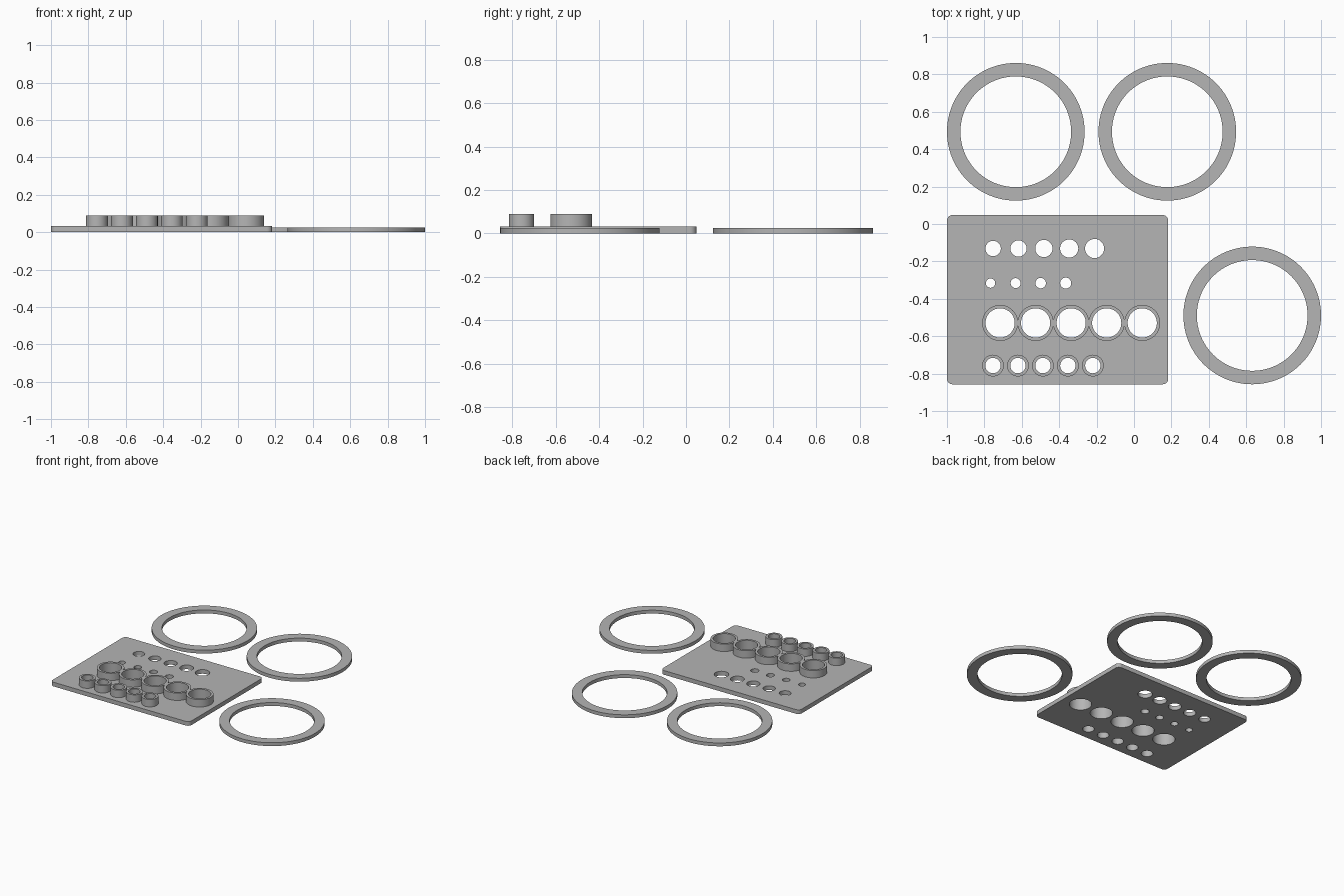
import bpy, bmesh
from math import cos, sin, pi, radians

if "Cube" in bpy.data.objects:
    bpy.data.objects.remove(bpy.data.objects["Cube"], do_unlink=True)

GREY = (0.46, 0.46, 0.46, 1)
grey = bpy.data.materials.new("plain grey")
grey.use_nodes = True
grey.diffuse_color = GREY
grey.node_tree.nodes["Principled BSDF"].inputs["Base Color"].default_value = GREY


def circle(x, y, r, n=64):
    return [(x + r * cos(2 * pi * i / n), y + r * sin(2 * pi * i / n)) for i in range(n)]


def rounded_rectangle(x0, x1, y0, y1, r, steps=8):
    corners = [(x1 - r, y1 - r), (x0 + r, y1 - r), (x0 + r, y0 + r), (x1 - r, y0 + r)]
    points = []
    for k, (cx, cy) in enumerate(corners):
        for i in range(steps + 1):
            a = (k + i / steps) * pi / 2
            points.append((cx + r * cos(a), cy + r * sin(a)))
    return points


def slab(name, outlines, z0, z1):
    """Extrude an outer outline, with the remaining outlines as holes."""
    curve = bpy.data.curves.new(name + " outline", 'CURVE')
    curve.dimensions = '2D'
    curve.fill_mode = 'BOTH'
    curve.extrude = (z1 - z0) / 2
    for outline in outlines:
        spline = curve.splines.new('POLY')
        spline.points.add(len(outline) - 1)
        for point, (x, y) in zip(spline.points, outline):
            point.co = (x, y, 0, 1)
        spline.use_cyclic_u = True
    helper = bpy.data.objects.new(name + " helper", curve)
    bpy.context.collection.objects.link(helper)
    graph = bpy.context.evaluated_depsgraph_get()
    mesh = bpy.data.meshes.new_from_object(helper.evaluated_get(graph))
    bpy.data.objects.remove(helper, do_unlink=True)
    bpy.data.curves.remove(curve)

    # Weld the caps to the walls
    bm = bmesh.new()
    bm.from_mesh(mesh)
    bmesh.ops.remove_doubles(bm, verts=bm.verts, dist=0.0002)
    bmesh.ops.translate(bm, verts=bm.verts, vec=(0, 0, (z0 + z1) / 2))
    bmesh.ops.recalc_face_normals(bm, faces=bm.faces)
    bm.to_mesh(mesh)
    bm.free()
    mesh.materials.clear()
    mesh.materials.append(grey)

    obj = bpy.data.objects.new(name, mesh)
    bpy.context.collection.objects.link(obj)
    bpy.ops.object.select_all(action='DESELECT')
    obj.select_set(True)
    bpy.context.view_layer.objects.active = obj
    bpy.ops.object.shade_smooth_by_angle(angle=radians(30))
    return obj


PLATE_TOP, BOSS_TOP, RING_TOP = 0.032, 0.089, 0.026

# Rows of sizing holes: x, y, radius
large_bosses = [(-0.716 + 0.19 * i, -0.529, 0.078) for i in range(5)]
small_bosses = [(-0.754 + 0.1335 * i, -0.757, 0.041) for i in range(5)]
wide_holes = [(-0.753 + 0.1355 * i, -0.131, 0.041 + 0.0025 * i) for i in range(5)]
narrow_holes = [(-0.767 + 0.134 * i, -0.316, 0.025 + 0.0015 * i) for i in range(4)]

# Gauge plate with all its holes
holes = large_bosses + small_bosses + wide_holes + narrow_holes
slab("gauge_plate",
     [rounded_rectangle(-1, 0.183, -0.857, 0.048, 0.03)] + [circle(*h) for h in holes],
     0, PLATE_TOP)

# Raised collars round the two front rows
for label, row, outer in (("large", large_bosses, 0.096), ("small", small_bosses, 0.058)):
    for i, (x, y, r) in enumerate(row):
        slab(f"{label}_collar_{i + 1}", [circle(x, y, outer), circle(x, y, r)],
             PLATE_TOP, BOSS_TOP)

# Three loose flat rings
for name, x, y in (("back_right_ring", -0.632, 0.493), ("back_left_ring", 0.178, 0.493),
                   ("front_left_ring", 0.632, -0.489)):
    slab(name, [circle(x, y, 0.368, 96), circle(x, y, 0.296, 96)], 0, RING_TOP)
